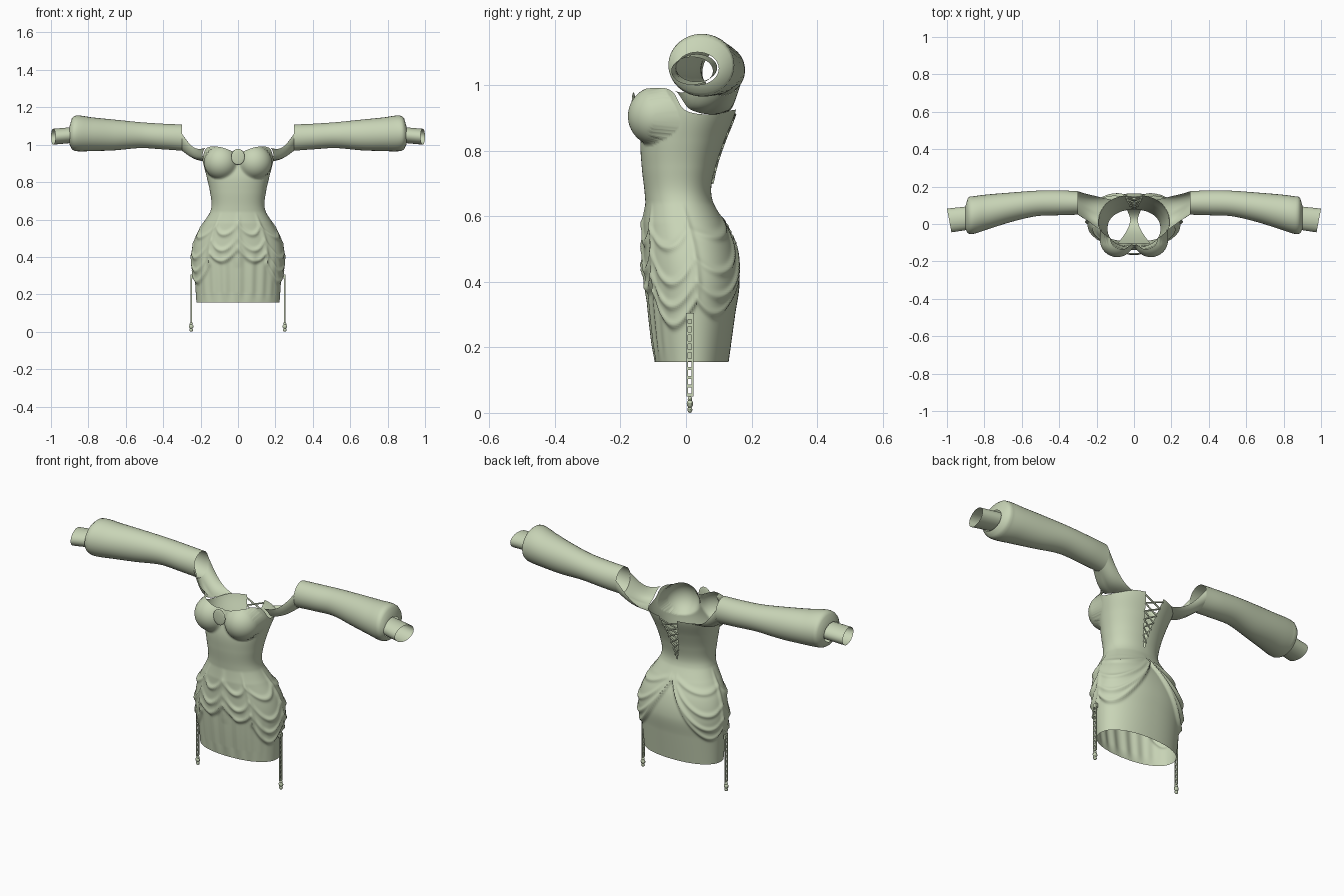
import bpy, bmesh, math
from math import sin, cos, pi, exp, copysign
from mathutils import Vector

if "Cube" in bpy.data.objects:
    bpy.data.objects.remove(bpy.data.objects["Cube"])

cloth = bpy.data.materials.new("pale_sage_cloth")
cloth.use_nodes = True
SAGE = (0.58, 0.66, 0.47, 1)
cloth.diffuse_color = SAGE
cloth.node_tree.nodes["Principled BSDF"].inputs["Base Color"].default_value = SAGE


def finish(name, bm, mirror=False, angle=50):
    """Turn a bmesh into a smooth shaded object, optionally mirrored across x."""
    bmesh.ops.remove_doubles(bm, verts=bm.verts, dist=0.0003)
    mesh = bpy.data.meshes.new(name)
    bm.to_mesh(mesh)
    bm.free()
    mesh.materials.append(cloth)
    ob = bpy.data.objects.new(name, mesh)
    bpy.context.collection.objects.link(ob)
    if mirror:
        ob.modifiers.new("mirror", "MIRROR").use_mirror_merge = False
    bpy.ops.object.select_all(action="DESELECT")
    ob.select_set(True)
    bpy.context.view_layer.objects.active = ob
    bpy.ops.object.shade_smooth_by_angle(angle=math.radians(angle))
    return ob


def grid(point, nu, nv):
    """Sheet of quads through point(u, v), both running 0 to 1."""
    bm = bmesh.new()
    rows = [[bm.verts.new(point(i / nu, j / nv)) for i in range(nu + 1)] for j in range(nv + 1)]
    for a, b in zip(rows, rows[1:]):
        for i in range(nu):
            bm.faces.new((a[i], a[i + 1], b[i + 1], b[i]))
    return bm


def sample(table, t):
    """Smooth interpolation of rows (t, values...)."""
    t = min(max(t, table[0][0]), table[-1][0])
    k = next(i for i in range(len(table) - 1) if t <= table[i + 1][0])
    p, q = table[k], table[k + 1]
    before, after = table[max(k - 1, 0)], table[min(k + 2, len(table) - 1)]
    h = q[0] - p[0]
    s = (t - p[0]) / h
    out = []
    for c in range(1, len(p)):
        m0 = (q[c] - before[c]) / (q[0] - before[0]) * h
        m1 = (after[c] - p[c]) / (after[0] - p[0]) * h
        out.append((2 * s**3 - 3 * s**2 + 1) * p[c] + (s**3 - 2 * s**2 + s) * m0
                   + (3 * s**2 - 2 * s**3) * q[c] + (s**3 - s**2) * m1)
    return out


# Dress body: height, half width, front y, back y
BODY = [(0.155, 0.222, -0.095, 0.13), (0.30, 0.232, -0.112, 0.15), (0.40, 0.238, -0.12, 0.163),
        (0.50, 0.217, -0.122, 0.145), (0.60, 0.165, -0.122, 0.10), (0.67, 0.142, -0.126, 0.077),
        (0.75, 0.15, -0.135, 0.09), (0.83, 0.168, -0.138, 0.118), (0.92, 0.19, -0.12, 0.155),
        (1.0, 0.195, -0.1, 0.165)]
# Neckline height by angle from the back
NECK = [(0, 0.925), (0.6, 0.92), (1.1, 0.91), (1.6, 0.925), (2.0, 0.98), (2.6, 0.988), (pi, 0.955)]
# Drapes: start angle, start height, end angle, end height, sag
HEMS = [(0, 0.58, 1.5, 0.34, 0.14), (1.5, 0.34, 2.5, 0.36, 0.09), (2.5, 0.42, pi, 0.44, 0.06)]
FOLDS = [(0.05, 0.60, 1.5, 0.56, 0.04), (0.05, 0.59, 1.5, 0.47, 0.09), (0, 0.585, 1.5, 0.4, 0.12),
         (1.5, 0.57, 2.5, 0.56, 0.06), (1.5, 0.48, 2.5, 0.49, 0.09), (1.5, 0.41, 2.5, 0.42, 0.09),
         (2.5, 0.58, pi, 0.58, 0.06), (2.5, 0.50, pi, 0.51, 0.07)]


def drape(swag, m):
    """Height of a hanging swag at angle m, or None outside it."""
    a, za, b, zb, sag = swag
    t = (m - a) / (b - a)
    return za + (zb - za) * t - sag * 4 * t * (1 - t) if 0 <= t <= 1 else None


def relief(m, z):
    """Outward height of the skirt folds."""
    if z > 0.66:
        return 0
    fade = min(1, max(0, (0.64 - z) / 0.06))
    r = 0
    for h in HEMS:
        c = drape(h, m)
        if c is not None:
            r = max(r, 0.008 / (1 + exp(-(z - c) / 0.004)) + 0.006 * exp(-((z - c - 0.008) / 0.012) ** 2))
    for f in FOLDS:
        c = drape(f, m)
        if c is not None:
            t = (m - f[0]) / (f[2] - f[0])
            r += 0.009 * exp(-((z - c) / 0.012) ** 2) * (0.4 + 0.6 * sin(pi * t))
    for seam in (1.5, 2.5, pi):
        r += 0.006 * exp(-((m - seam) / 0.06) ** 2) * (z > 0.34) * min(1, (z - 0.34) / 0.06)
    if m > 2 and z < 0.45:
        r += 0.004 * cos(m * 22) * min(1, (0.45 - z) / 0.08) * min(1, m - 2) * min(1, (z - 0.15) / 0.06)
    return r * fade


def surface(a, z):
    """Point on the dress; angle 0 is the back, pi/2 the left side."""
    m = a if a <= pi else 2 * pi - a
    rx, front, back = sample(BODY, z)
    s, c = sin(a), cos(a)
    r = relief(m, z)
    x = rx * copysign(abs(s) ** 0.92, s) + r * s
    y = (front + back) / 2 + (back - front) / 2 * copysign(abs(c) ** 0.92, c) + r * c
    # Bust cups
    left = 0.092**2 - (abs(x) - 0.09) ** 2 - (z - 0.905) ** 2
    if c < 0 and left > 0:
        cup = -0.085 - left**0.5
        k = max(0.016 - abs(cup - y), 0) / 0.016
        y = min(cup, y) - 0.004 * k * k
    return Vector((x, y, z))


def gap(z):
    return 0.25 * min(1, max(0, (z - 0.67) / 0.25))


def neck(a):
    return sample(NECK, a if a <= pi else 2 * pi - a)[0]


def body_point(u, v):
    top = neck(2 * pi * u)
    z = 0.155 + (top - 0.155) * v
    g = gap(z)
    return surface(g + u * (2 * pi - 2 * g), z)


finish("dress_body", grid(body_point, 176, 120), angle=70)

# Crossed lacing in the open back
lace = bpy.data.curves.new("back_lacing", "CURVE")
lace.dimensions = "3D"
lace.bevel_depth = 0.004
lace.bevel_resolution = 1
levels = [0.70 + 0.035 * i for i in range(7)]
for lo, hi in zip(levels, levels[1:]):
    for side in (1, -1):
        ends = [surface(gap(lo) + 0.02, lo), surface(gap(hi) + 0.02, hi)]
        ends[0].x *= side
        ends[1].x *= -side
        sp = lace.splines.new("POLY")
        sp.points.add(1)
        for p, e in zip(sp.points, ends):
            p.co = (e.x, e.y + 0.002, e.z, 1)
lace.materials.append(cloth)
bpy.context.collection.objects.link(bpy.data.objects.new("back_lacing", lace))

# Sleeves: x, low y, high y, low z, high z
SLEEVE = [(0.30, 0.05, 0.175, 0.968, 1.108), (0.40, 0.047, 0.18, 0.975, 1.112),
          (0.52, 0.042, 0.178, 0.982, 1.12), (0.66, 0.01, 0.168, 0.97, 1.134),
          (0.78, -0.028, 0.158, 0.966, 1.146), (0.86, -0.053, 0.148, 0.965, 1.156),
          (0.888, -0.05, 0.14, 0.975, 1.142), (0.9, -0.03, 0.1, 1.0, 1.1)]
CUFF = [(0.88, -0.03, 0.095, 1.01, 1.094), (0.99, -0.045, 0.082, 1.0, 1.085)]


def tube_point(table, x, t, slant=0):
    y0, y1, z0, z1 = sample(table, x)
    c = cos(t)
    return Vector((x + slant * c, (y0 + y1) / 2 + (y1 - y0) / 2 * c, (z0 + z1) / 2 + (z1 - z0) / 2 * sin(t)))


finish("sleeve", grid(lambda u, v: tube_point(SLEEVE, 0.30 + 0.60 * v, 2 * pi * u), 32, 50), True)
finish("cuff", grid(lambda u, v: tube_point(CUFF, 0.88 + 0.108 * v, 2 * pi * u, 0.012 * v), 32, 4), True)


# Underarm panels joining the neckline to the sleeves
def panel_point(u, v):
    a = 2.05 - 1.4 * u
    low = surface(a, neck(a))
    high = tube_point(SLEEVE, 0.30, pi - 0.3 + (pi + 0.6) * u)
    p = low.lerp(high, v)
    p.z -= (0.01 + 0.025 * abs(2 * u - 1)) * sin(pi * v)
    return p


finish("underarm_panel", grid(panel_point, 24, 10), True)


# Hourglass gusset inside the skirt
def gusset_point(u, v):
    k = 2 * v - 1
    w = 0.02 + 0.07 * abs(k) ** 1.6
    return Vector(((2 * u - 1) * w, 0.02 + 0.13 * k if k > 0 else 0.02 + 0.125 * k, 0.27 + 0.2 * k * k))


finish("inner_gusset", grid(gusset_point, 8, 24))

# Oval brooch between the cups
bm = bmesh.new()
bmesh.ops.create_uvsphere(bm, u_segments=24, v_segments=12, radius=1)
for v in bm.verts:
    v.co = Vector((v.co.x * 0.036, v.co.y * 0.006 - 0.16, v.co.z * 0.043 + 0.935))
finish("oval_brooch", bm)


# Garter ladders with clasps
def box(bm, centre, size):
    made = bmesh.ops.create_cube(bm, size=1)["verts"]
    for v in made:
        v.co = Vector([c + p * s for c, p, s in zip(centre, v.co, size)])


bm = bmesh.new()
for y in (0.004, 0.02):
    box(bm, (0.25, y, 0.175), (0.006, 0.005, 0.25))
for i in range(10):
    box(bm, (0.25, 0.012, 0.055 + 0.0267 * i), (0.006, 0.014, 0.009))
box(bm, (0.247, 0.012, 0.295), (0.012, 0.024, 0.02))
for z, r in ((0.042, 0.009), (0.028, 0.013), (0.01, 0.01)):
    ball = bmesh.ops.create_uvsphere(bm, u_segments=10, v_segments=6, radius=r)["verts"]
    for v in ball:
        v.co = Vector((v.co.x + 0.25, v.co.y * 0.75 + 0.012, v.co.z + z))
finish("garter_strap", bm, True, 35)
